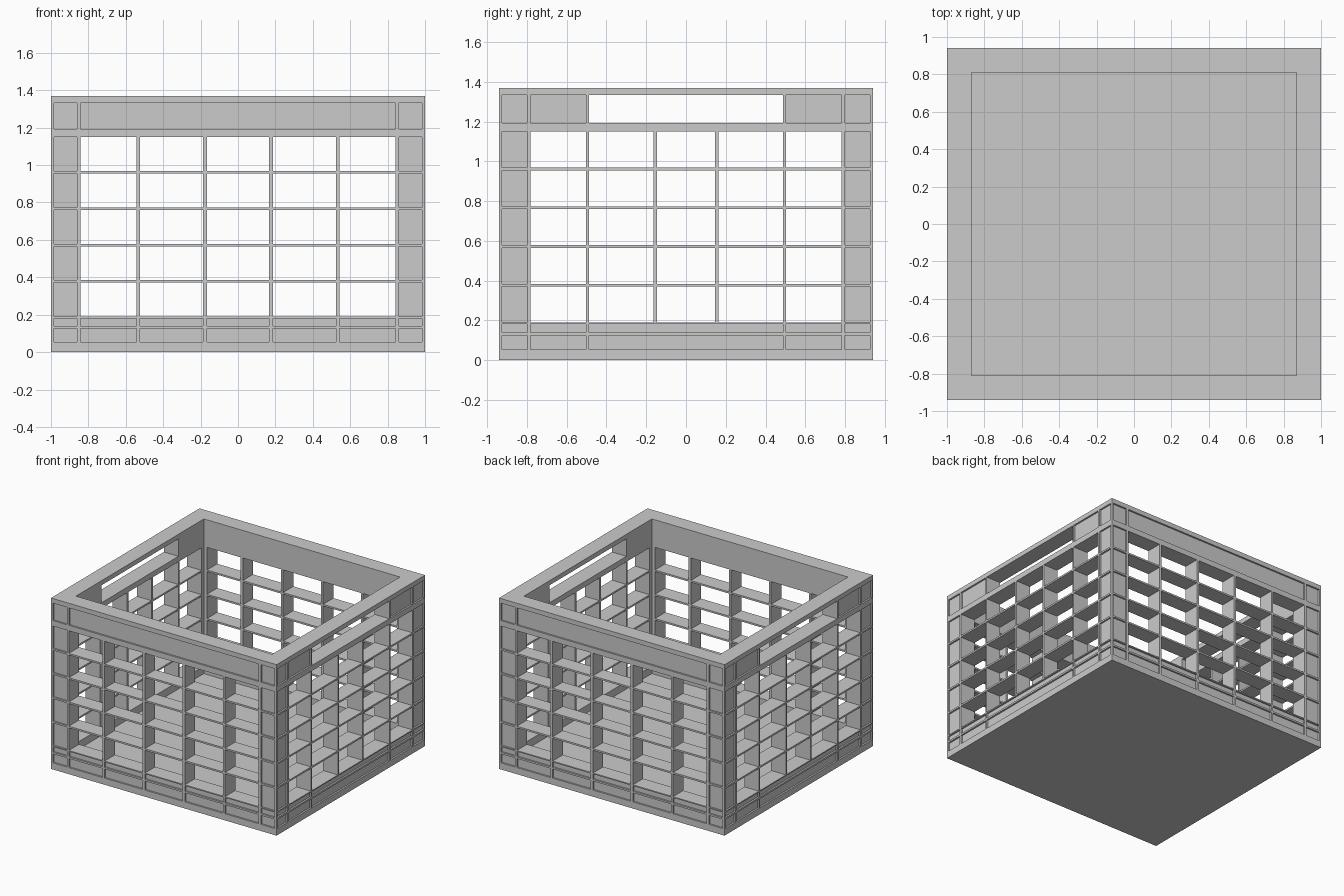
import bpy, bmesh
from mathutils import Matrix, Vector

if "Cube" in bpy.data.objects:
    bpy.data.objects.remove(bpy.data.objects["Cube"])

HX, HY, H = 1.0, 0.94, 1.37      # half width, half depth, height
WALL, DEPTH = 0.13, 0.0135       # wall and floor thickness, panel recess depth


def box_object(name, boxes):
    bm = bmesh.new()
    for lo, hi in boxes:
        lo, hi = Vector(lo), Vector(hi)
        bmesh.ops.create_cube(bm, size=1, matrix=Matrix.Translation((lo + hi) / 2)
                              @ Matrix.Diagonal((hi - lo).to_4d()))
    mesh = bpy.data.meshes.new(name)
    bm.to_mesh(mesh)
    bm.free()
    ob = bpy.data.objects.new(name, mesh)
    bpy.context.collection.objects.link(ob)
    return ob


def mirrored(spans):
    return spans + [(-b, -a) for a, b in spans if b < 0]


# heights of the panel rows and window rows
low_rows = [(0.053, 0.125), (0.139, 0.181)]
win_rows = [(0.19 + i * 0.1945, 0.371 + i * 0.1945) for i in range(5)]
top_row = (1.193, 1.333)

# columns along the front/back walls and along the side walls
f_corner = mirrored([(-0.984, -0.86)])
f_cols = mirrored([(-0.842, -0.543), (-0.525, -0.187), (-0.167, 0.167)])
s_corner = mirrored([(-0.925, -0.80)])
s_end = mirrored([(-0.782, -0.504)])
s_mid = mirrored([(-0.488, -0.163), (-0.147, 0.147)])
s_long = (-0.488, 0.488)


def grid(cols, rows):
    return [(c, r) for c in cols for r in rows]


f_open = grid(f_cols, win_rows)
f_blind = (grid(f_corner, low_rows + win_rows + [top_row])
           + grid(f_cols, low_rows) + [((-0.842, 0.842), top_row)])
s_open = grid(s_end + s_mid, win_rows) + [(s_long, top_row)]
s_blind = (grid(s_corner, low_rows + win_rows + [top_row])
           + grid(s_end, low_rows + [top_row]) + grid([s_long], low_rows))

# shallow panels on all four faces
panels = []
for s in (-1, 1):
    a, b = sorted((s * (HY - DEPTH), s * (HY + 0.1)))
    panels += [((c[0], a, r[0]), (c[1], b, r[1])) for c, r in f_blind]
    a, b = sorted((s * (HX - DEPTH), s * (HX + 0.1)))
    panels += [((a, c[0], r[0]), (b, c[1], r[1])) for c, r in s_blind]

cutters = [
    box_object("inner_space_cutter", [((-HX + WALL, -HY + WALL, WALL),
                                       (HX - WALL, HY - WALL, H + 0.2))]),
    box_object("front_back_window_cutter", [((c[0], -1.2, r[0]), (c[1], 1.2, r[1]))
                                            for c, r in f_open]),
    box_object("side_window_handle_cutter", [((-1.2, c[0], r[0]), (1.2, c[1], r[1]))
                                             for c, r in s_open]),
    box_object("panel_cutter", panels),
]

# crate body: solid block with the cutters taken out
crate = box_object("crate_body", [((-HX, -HY, 0), (HX, HY, H))])
for cutter in cutters:
    cutter.hide_render = True
    mod = crate.modifiers.new(cutter.name, 'BOOLEAN')
    mod.operation = 'DIFFERENCE'
    mod.solver = 'EXACT'
    mod.object = cutter

# bake the cuts and remove the cutters
bpy.context.view_layer.update()
deps = bpy.context.evaluated_depsgraph_get()
baked = bpy.data.meshes.new_from_object(crate.evaluated_get(deps))
crate.modifiers.clear()
crate.data = baked
for cutter in cutters:
    bpy.data.objects.remove(cutter)
